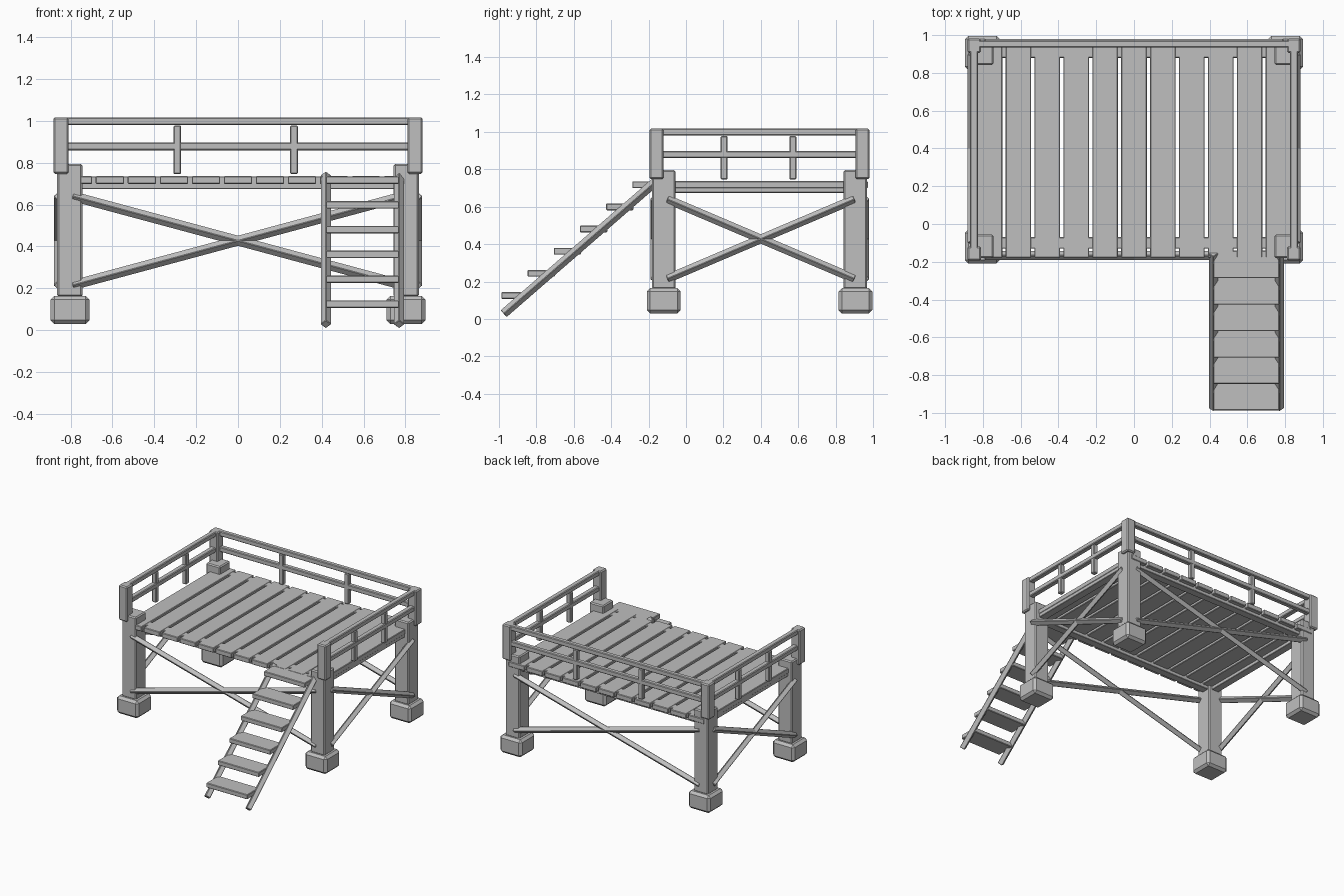
import bpy, math
from mathutils import Vector, Matrix

if "Cube" in bpy.data.objects:
    bpy.data.objects.remove(bpy.data.objects["Cube"], do_unlink=True)

# One plain grey for the whole structure
GREY = (0.52, 0.52, 0.52, 1)
mat = bpy.data.materials.new("plain grey")
mat.use_nodes = True
mat.diffuse_color = GREY
mat.node_tree.nodes["Principled BSDF"].inputs["Base Color"].default_value = GREY


def block(name, center, size, bevel=0.005, rotation=None):
    """Chamfered box, optionally rotated about its centre."""
    bpy.ops.mesh.primitive_cube_add(size=1)
    ob = bpy.context.object
    ob.name = name
    ob.data.transform(Matrix.Diagonal((*size, 1)))
    if rotation:
        ob.data.transform(rotation)
    ob.location = center
    ob.data.materials.append(mat)
    mod = ob.modifiers.new("chamfer", 'BEVEL')
    mod.width = bevel
    mod.segments = 1
    return ob


def span(name, x, y, z, bevel=0.005):
    """Box given by its range on each axis."""
    ranges = (x, y, z)
    return block(name, [sum(r) / 2 for r in ranges], [r[1] - r[0] for r in ranges], bevel)


def strut(name, a, b, thick):
    """Square bar from a to b, turned on edge."""
    a, b = Vector(a), Vector(b)
    d = (b - a).normalized()
    side = d.cross(Vector((0, 0, 1))).normalized()
    up = side.cross(d)
    basis = Matrix((side, up, -d)).transposed().to_4x4()
    turn = basis @ Matrix.Rotation(math.pi / 4, 4, 'Z')
    return block(name, (a + b) / 2, (thick, thick, (b - a).length), 0.003, turn)


FRONT, BACK = -0.118, 0.905
DECK = (0.699, 0.737)
RAILS = ((0.98, 1.017), (0.86, 0.897))

# Corner posts, footings and short railing posts
for sx, side in ((-1, "right"), (1, "left")):
    for y, end, out in ((FRONT, "front", -1), (BACK, "back", 1)):
        label = f"{end}_{side}"
        block("footing_" + label, (sx * 0.803, y + out * 0.001, 0.097), (0.185, 0.181, 0.135), 0.018)
        block("post_" + label, (sx * 0.804, y, 0.477), (0.12, 0.125, 0.636), 0.008)
        block("railing_post_" + label, (sx * 0.846, y + out * 0.039, 0.882), (0.073, 0.075, 0.27), 0.008)

# Deck planks
PITCH = 0.153
for i in range(11):
    x = (i - 5) * PITCH
    span(f"deck_plank_{i + 1}", (x - 0.068, x + 0.068), (-0.178, 0.972), DECK, 0.004)

# Frame beams set flush into the deck
for name, y in (("front", -0.1), ("back", 0.91)):
    block(f"{name}_beam", (0, y, 0.705), (1.62, 0.06, 0.061), 0.003)
for sx, side in ((-1, "right"), (1, "left")):
    block(f"{side}_beam", (sx * 0.8, 0.4, 0.705), (0.06, 1.0, 0.061), 0.003)

# Railings on the back and both sides
for i, z in enumerate(RAILS):
    span(f"back_rail_{i + 1}", (-0.83, 0.83), (0.935, 0.972), z)
    for sx, side in ((-1, "right"), (1, "left")):
        x = sx * 0.847
        span(f"{side}_rail_{i + 1}", (x - 0.02, x + 0.02), (-0.14, 0.93), z)
for i in range(2):
    x = -0.29 + i * 0.558
    block(f"back_baluster_{i + 1}", (x, 0.953, 0.862), (0.037, 0.037, 0.232))
    y = 0.204 + i * 0.367
    for sx, side in ((-1, "right"), (1, "left")):
        block(f"{side}_baluster_{i + 1}", (sx * 0.847, y, 0.862), (0.037, 0.037, 0.232))

# Crossed braces on all four sides
LOW, HIGH, BAR = 0.215, 0.64, 0.036
for s in (-1, 1):
    za, zb = (HIGH, LOW) if s < 0 else (LOW, HIGH)
    for name, y in (("front", -0.167), ("back", 0.956)):
        strut(f"{name}_brace", (-0.79, y, za), (0.79, y, zb), BAR)
    for name, x in (("right", -0.857), ("left", 0.857)):
        strut(f"{name}_brace", (x, -0.1, za), (x, 0.9, zb), BAR)

# Stairs: two sloping stringers and six treads
for name, x in (("right", 0.42), ("left", 0.77)):
    strut(f"{name}_stringer", (x, -0.975, 0.028), (x, -0.155, 0.74), 0.037)
for i in range(6):
    y, z = -0.987 + i * 0.14, 0.107 + i * 0.1185
    span(f"stair_tread_{i + 1}", (0.42, 0.77), (y, y + 0.146), (z, z + 0.036), 0.004)
